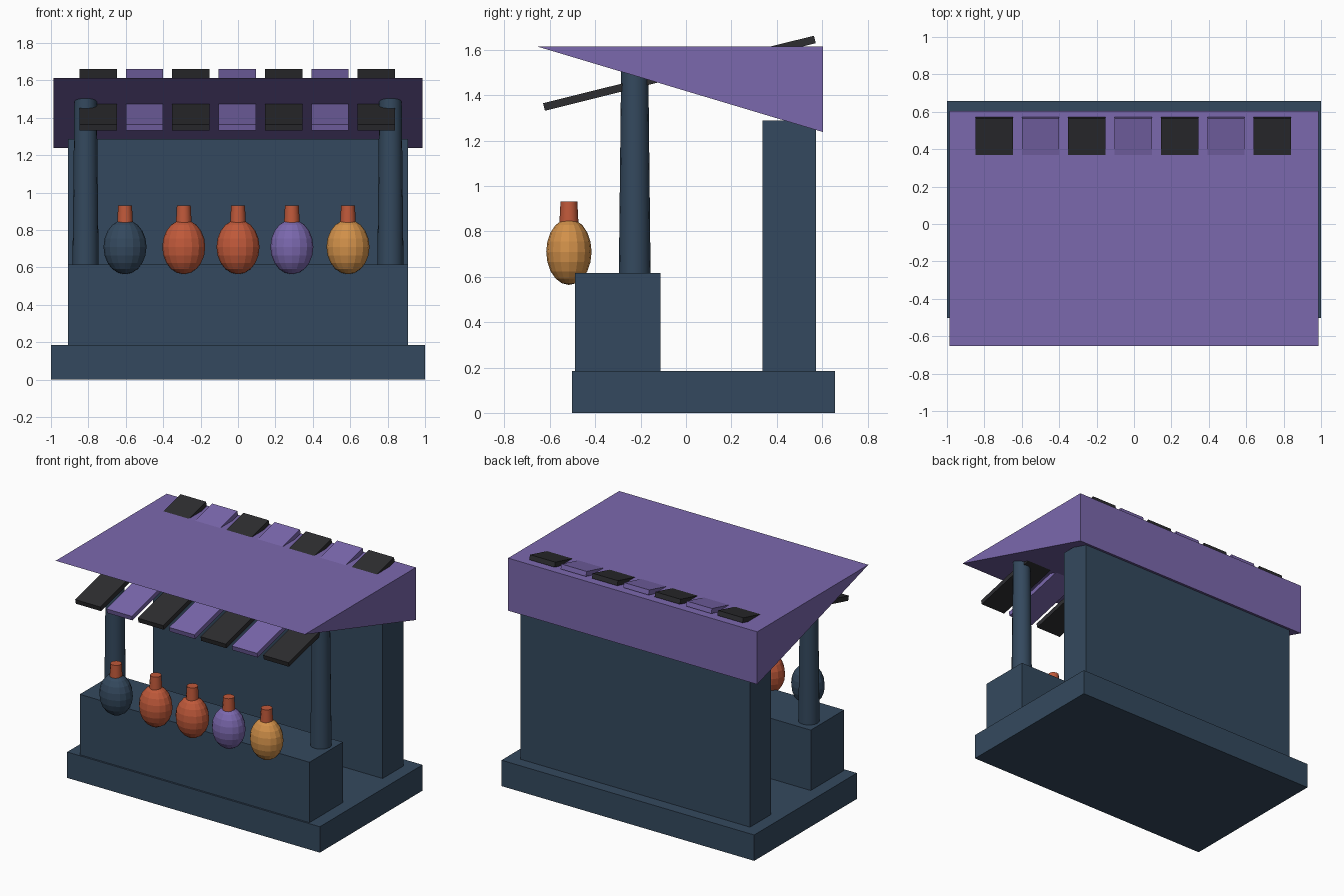
import bpy, bmesh, math
from mathutils import Matrix

if "Cube" in bpy.data.objects:
    bpy.data.objects.remove(bpy.data.objects["Cube"])


def material(name, hex_code):
    def lin(c):
        c /= 255
        return c / 12.92 if c <= 0.04045 else ((c + 0.055) / 1.055) ** 2.4
    m = bpy.data.materials.new(name)
    m.diffuse_color = [lin(int(hex_code[i:i + 2], 16)) for i in (0, 2, 4)] + [1]
    m.use_nodes = True
    m.node_tree.nodes["Principled BSDF"].inputs["Base Color"].default_value = m.diffuse_color
    return m


NAVY = material("navy", "34495e")
PURPLE = material("purple", "7b68ae")
BLACK = material("charcoal", "2d2d30")
CLAY = material("terracotta", "c0593a")
OCHRE = material("ochre", "d2914a")


def finish(name, bm, mat, smooth=False):
    bmesh.ops.recalc_face_normals(bm, faces=bm.faces)
    me = bpy.data.meshes.new(name)
    bm.to_mesh(me)
    bm.free()
    me.materials.append(mat)
    ob = bpy.data.objects.new(name, me)
    bpy.context.collection.objects.link(ob)
    if smooth:
        bpy.context.view_layer.objects.active = ob
        ob.select_set(True)
        bpy.ops.object.shade_smooth_by_angle(angle=math.radians(35))
        ob.select_set(False)
    return ob


def prism(name, profile, x0, x1, mat):
    """Extrude a (y, z) profile along x."""
    bm = bmesh.new()
    face = bm.faces.new([bm.verts.new((x0, y, z)) for y, z in profile])
    ext = bmesh.ops.extrude_face_region(bm, geom=[face])
    verts = [v for v in ext["geom"] if isinstance(v, bmesh.types.BMVert)]
    bmesh.ops.translate(bm, verts=verts, vec=(x1 - x0, 0, 0))
    return finish(name, bm, mat)


def box(name, x, y0, y1, z0, z1, mat):
    return prism(name, [(y0, z0), (y1, z0), (y1, z1), (y0, z1)], -x, x, mat)


def cone(name, x, y, z0, z1, r0, r1, sides, mat):
    bm = bmesh.new()
    bmesh.ops.create_cone(bm, cap_ends=True, segments=sides, radius1=r0, radius2=r1,
                          depth=z1 - z0, matrix=Matrix.Translation((x, y, (z0 + z1) / 2)))
    return finish(name, bm, mat, True)


# Plinth, counter and back wall
box("base", 1.0, -0.503, 0.657, 0, 0.185, NAVY)
box("counter", 0.909, -0.49, -0.112, 0.18, 0.617, NAVY)
box("back_wall", 0.909, 0.337, 0.574, 0.18, 1.288, NAVY)

# Front posts, tops buried in the roof
for side, x in (("left", -0.815), ("right", 0.815)):
    cone("post_" + side, x, -0.226, 0.61, 1.51, 0.07, 0.06, 16, NAVY)

# Wedge roof
prism("roof", [(-0.653, 1.614), (0.603, 1.614), (0.603, 1.238)], -0.986, 0.986, PURPLE)

# Tilted awning slats passing through the roof
a = math.radians(14)
for i in range(7):
    x = -0.004 + 0.248 * (i - 3)
    corners = [(-0.615, -0.017), (0.615, -0.017), (0.615, 0.017), (-0.615, 0.017)]
    profile = [(-0.029 + u * math.cos(a) - v * math.sin(a),
                1.497 + u * math.sin(a) + v * math.cos(a)) for u, v in corners]
    prism(f"slat_{i + 1}", profile, x - 0.1, x + 0.1, PURPLE if i % 2 else BLACK)

# Hanging jars with terracotta necks
jars = [(-0.604, NAVY), (-0.29, CLAY), (0.0, CLAY), (0.288, PURPLE), (0.588, OCHRE)]
for i, (x, mat) in enumerate(jars, 1):
    bm = bmesh.new()
    place = Matrix.Translation((x, -0.516, 0.71)) @ Matrix.Diagonal((0.115, 0.1, 0.146, 1))
    bmesh.ops.create_uvsphere(bm, u_segments=16, v_segments=10, radius=1, matrix=place)
    finish(f"jar_{i}", bm, mat)
    cone(f"jar_neck_{i}", x, -0.516, 0.82, 0.932, 0.043, 0.037, 12, CLAY)
